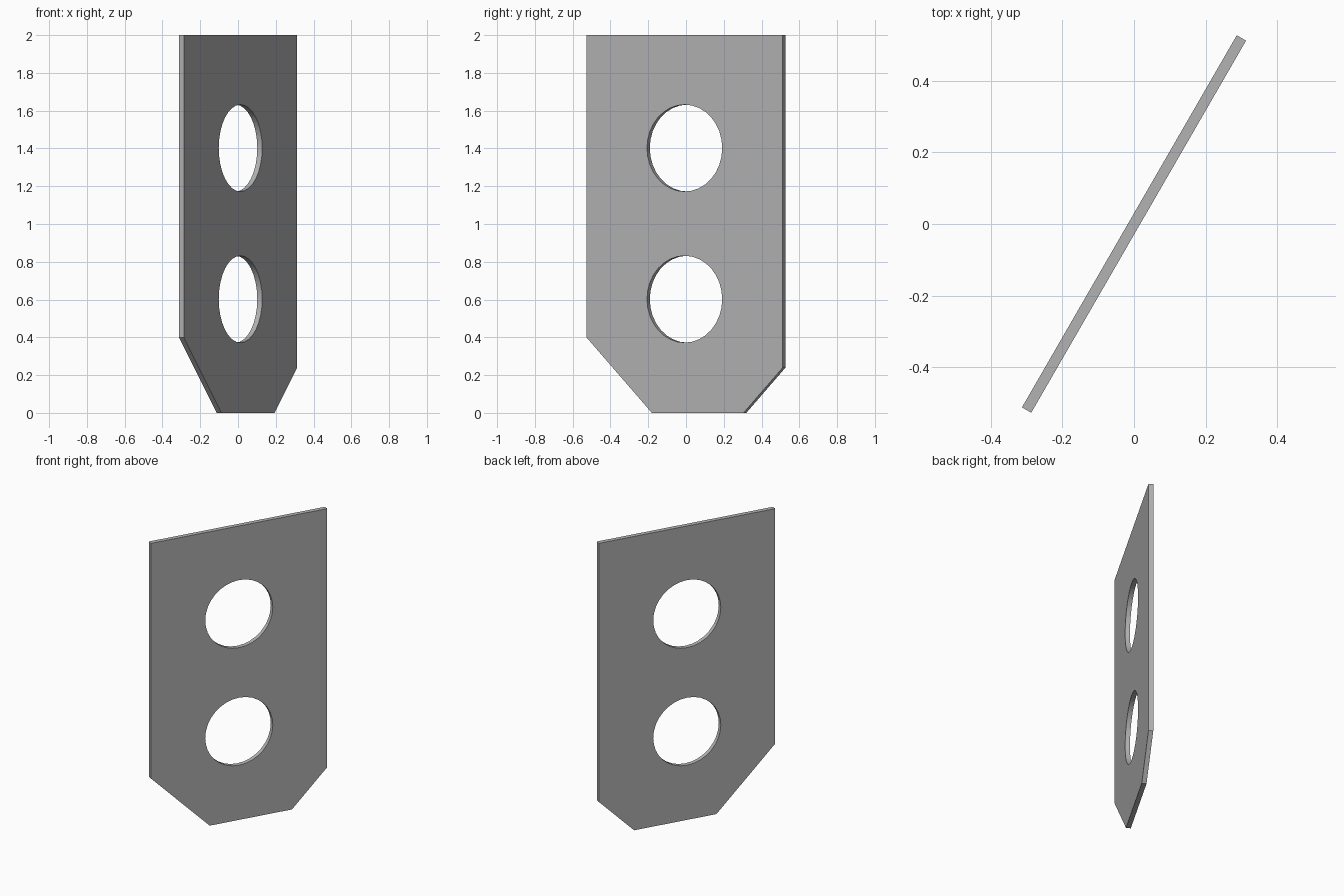
import bpy, bmesh
from math import cos, sin, pi, radians
from mathutils import Matrix

if "Cube" in bpy.data.objects:
    bpy.data.objects.remove(bpy.data.objects["Cube"])

HALF_WIDTH, HEIGHT, THICKNESS = 0.6, 2.0, 0.03
LEFT_CUT, RIGHT_CUT = 0.4, 0.24
HOLE_RADIUS, HOLE_HEIGHTS, HOLE_SIDES = 0.23, (0.602, 1.402), 32

# Plain grey metal
grey = bpy.data.materials.new("grey metal")
grey.use_nodes = True
color = (0.45, 0.45, 0.45, 1)
grey.diffuse_color = color
grey.node_tree.nodes["Principled BSDF"].inputs["Base Color"].default_value = color


def add_loop(curve, points):
    spline = curve.splines.new("POLY")
    spline.points.add(len(points) - 1)
    for p, (x, y) in zip(spline.points, points):
        p.co = (x, y, 0, 1)
    spline.use_cyclic_u = True


# Plate outline with clipped lower corners, and two round holes
profile = bpy.data.curves.new("plate_profile", "CURVE")
profile.dimensions = "2D"
profile.fill_mode = "BOTH"
profile.extrude = THICKNESS / 2
w = HALF_WIDTH
add_loop(profile, [(-w, HEIGHT), (-w, LEFT_CUT), (-w + LEFT_CUT, 0),
                   (w - RIGHT_CUT, 0), (w, RIGHT_CUT), (w, HEIGHT)])
for z in HOLE_HEIGHTS:
    angles = [2 * pi * i / HOLE_SIDES for i in range(HOLE_SIDES)]
    add_loop(profile, [(HOLE_RADIUS * cos(a), z + HOLE_RADIUS * sin(a)) for a in angles])

# Turn the profile into a welded solid, stood upright and swung round
helper = bpy.data.objects.new("profile_helper", profile)
bpy.context.collection.objects.link(helper)
bpy.context.view_layer.update()
graph = bpy.context.evaluated_depsgraph_get()
mesh = bpy.data.meshes.new_from_object(helper.evaluated_get(graph))
bpy.data.objects.remove(helper)

bm = bmesh.new()
bm.from_mesh(mesh)
bmesh.ops.remove_doubles(bm, verts=bm.verts, dist=0.0001)
bmesh.ops.transform(bm, verts=bm.verts,
                    matrix=Matrix.Rotation(radians(60), 4, "Z") @ Matrix.Rotation(radians(90), 4, "X"))
bmesh.ops.recalc_face_normals(bm, faces=bm.faces)
bm.to_mesh(mesh)
bm.free()
mesh.materials.clear()
mesh.materials.append(grey)

plate = bpy.data.objects.new("perforated_plate", mesh)
bpy.context.collection.objects.link(plate)
bpy.context.view_layer.objects.active = plate
plate.select_set(True)
bpy.ops.object.shade_smooth_by_angle(angle=radians(30))
